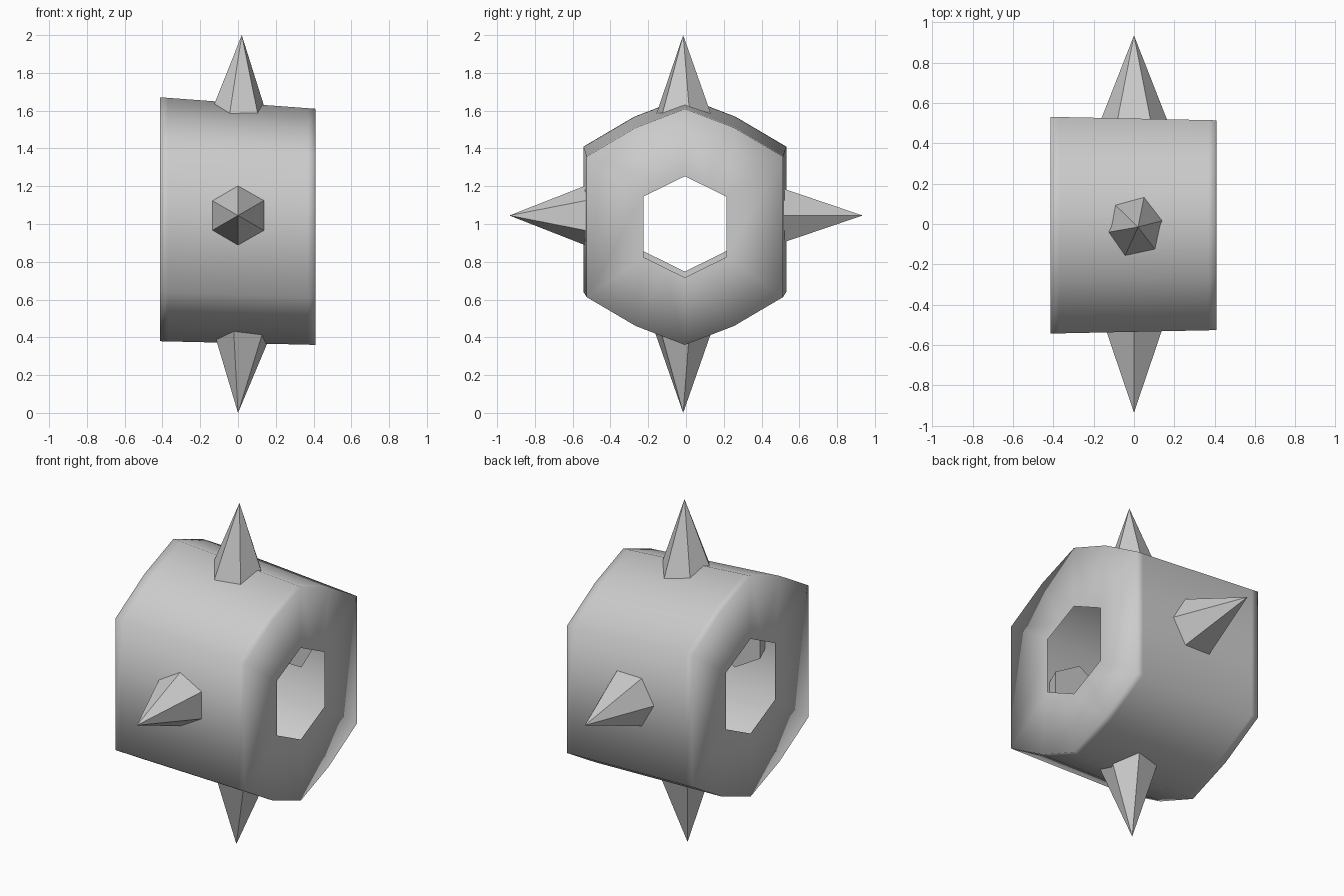
import bpy, bmesh, math
from mathutils import Vector

if "Cube" in bpy.data.objects:
    bpy.data.objects.remove(bpy.data.objects["Cube"])


def make_object(name, bm, smooth):
    bmesh.ops.recalc_face_normals(bm, faces=bm.faces[:])
    mesh = bpy.data.meshes.new(name)
    bm.to_mesh(mesh)
    bm.free()
    for p in mesh.polygons:
        p.use_smooth = smooth
    obj = bpy.data.objects.new(name, mesh)
    bpy.context.collection.objects.link(obj)
    return obj


# Hollow drum: thin shell along x, slightly tapered and tilted
OUTER = [(0, .625), (.26, .525), (.52, .372)]
HOLE = [(0, .268), (.11, .214), (.22, .16)]


def full_profile(q):
    a, b, c = q
    right = [a, b, c, (c[0], -c[1]), (b[0], -b[1]), (0, -a[1])]
    return right + [(-y, z) for y, z in reversed(right[1:-1])]


def ring(bm, pts, x):
    t = (x + .41) / .82                     # 0 at left end, 1 at right end
    s = 1.033 - .033 * t
    zc = 1.025 - .04 * t
    return [bm.verts.new((x, y * s - .006, z * s + zc)) for y, z in pts]


bm = bmesh.new()
outer, hole = full_profile(OUTER), full_profile(HOLE)
rings = [ring(bm, hole, -.413), ring(bm, outer, -.413), ring(bm, outer, -.37),
         ring(bm, outer, .37), ring(bm, outer, .41), ring(bm, hole, .41)]
for r0, r1 in zip(rings, rings[1:]):
    n = len(r0)
    for i in range(n):
        j = (i + 1) % n
        bm.faces.new((r0[i], r0[j], r1[j], r1[i]))
make_object("drum_shell", bm, True)


# Six-sided spikes, their capped bases reaching inside the shell
def spike(name, base, tip, radius, u, v, turn):
    bm = bmesh.new()
    base, u, v = Vector(base), Vector(u), Vector(v)
    vs = []
    for k in range(6):
        a = math.radians(turn + 60 * k)
        vs.append(bm.verts.new(base + radius * (u * math.cos(a) + v * math.sin(a))))
    top = bm.verts.new(tip)
    bm.faces.new(vs)
    for k in range(6):
        bm.faces.new((vs[k], vs[(k + 1) % 6], top))
    make_object(name, bm, False)


X, Y, Z = (1, 0, 0), (0, 1, 0), (0, 0, 1)
spike("top_spike", (0, -.012, 1.52), (.02, -.015, 2), .175, X, Y, 12)
spike("bottom_spike", (.03, -.015, .49), (0, -.015, 0), .18, X, Y, 12)
spike("front_spike", (0, -.45, 1.045), (0, -.935, 1.045), .19, X, Z, 30)
spike("back_spike", (0, .45, 1.045), (0, .935, 1.045), .19, X, Z, 0)
